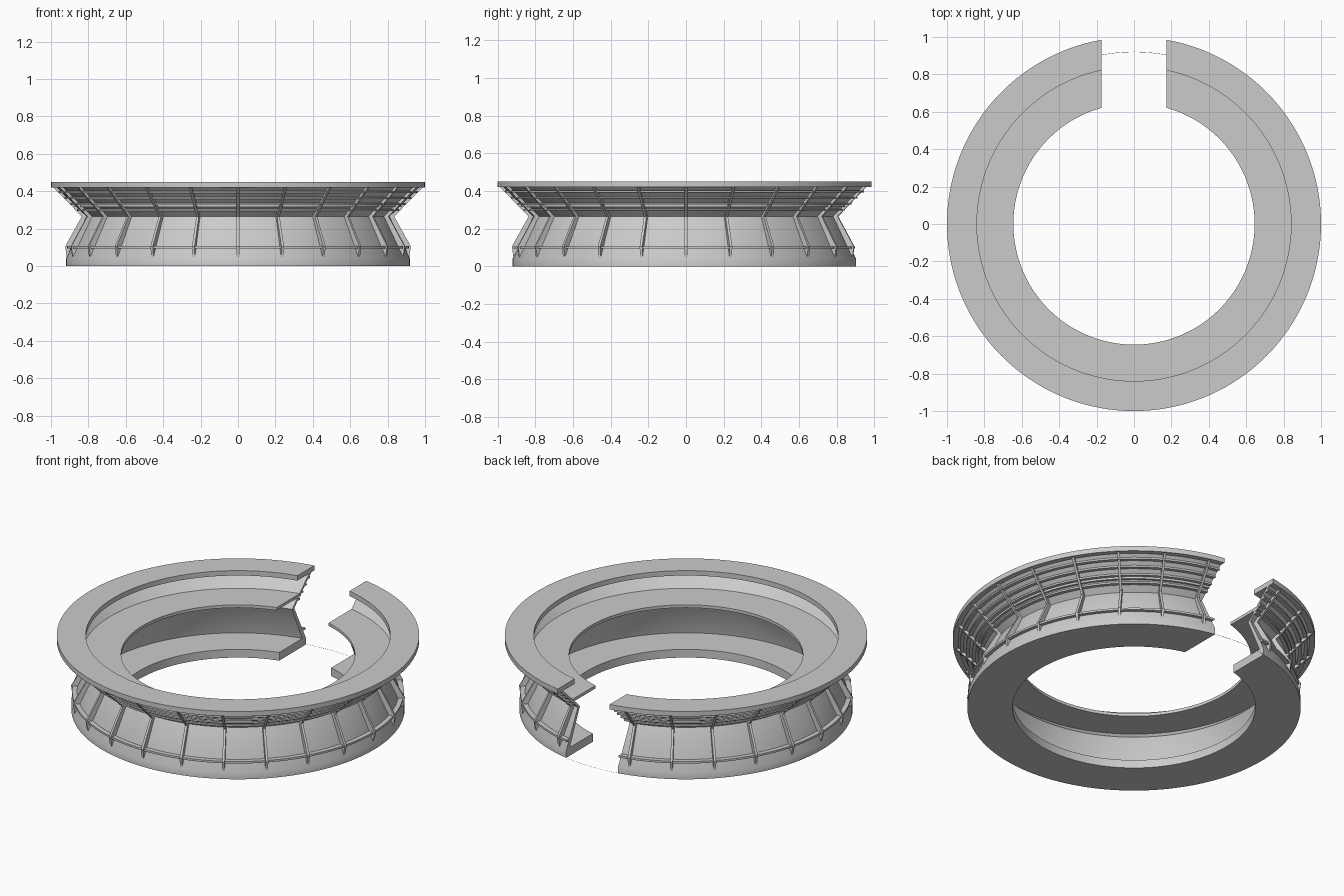
import bpy, bmesh
from math import asin, pi, sin, cos

cube = bpy.data.objects.get("Cube")
if cube:
    bpy.data.objects.remove(cube, do_unlink=True)

GAP = 0.175      # half width of the entrance at the back
SEGMENTS = 128

grey = bpy.data.materials.new("light grey")
grey.use_nodes = True
grey.diffuse_color = (0.6, 0.6, 0.6, 1)
grey.node_tree.nodes["Principled BSDF"].inputs["Base Color"].default_value = (0.6, 0.6, 0.6, 1)


def finish(name, bm):
    bmesh.ops.recalc_face_normals(bm, faces=bm.faces)
    mesh = bpy.data.meshes.new(name)
    bm.to_mesh(mesh)
    bm.free()
    mesh.materials.append(grey)
    obj = bpy.data.objects.new(name, mesh)
    bpy.context.collection.objects.link(obj)
    bpy.ops.object.select_all(action='DESELECT')
    obj.select_set(True)
    bpy.context.view_layer.objects.active = obj
    bpy.ops.object.shade_smooth_by_angle(angle=pi / 6)
    return obj


def split_ring(name, profile):
    """Sweep a closed (radius, z) profile round z, cut flat at x = +-GAP."""
    bm = bmesh.new()
    sections = []
    for i in range(SEGMENTS + 1):
        section = []
        for r, z in profile:
            start = asin(GAP / r)
            a = start + (2 * pi - 2 * start) * i / SEGMENTS
            section.append(bm.verts.new((r * sin(a), r * cos(a), z)))
        sections.append(section)
    n = len(profile)
    for s, t in zip(sections, sections[1:]):
        for k in range(n):
            bm.faces.new((s[k], s[(k + 1) % n], t[(k + 1) % n], t[k]))
    bm.faces.new(sections[0])
    bm.faces.new(sections[-1])
    return finish(name, bm)


def slab(name, r0, r1, z0, z1):
    return split_ring(name, [(r0, z0), (r1, z0), (r1, z1), (r0, z1)])


# Flat decks
slab("base_floor", 0.67, 0.90, 0.0, 0.05)
slab("middle_deck", 0.645, 0.875, 0.315, 0.333)
slab("roof_ring", 0.84, 1.0, 0.42, 0.45)

# Waisted outer wall
split_ring("outer_wall", [(0.92, 0.0), (0.92, 0.04), (0.81, 0.265), (0.975, 0.425),
                          (0.955, 0.425), (0.79, 0.265), (0.89, 0.04), (0.89, 0.0)])

# Horizontal rails: one low, four under the flared part
slab("lower_rail", 0.88, 0.915, 0.094, 0.106)
for i in range(4):
    z = 0.3 + 0.032 * i
    r = 0.81 + (z - 0.265) * 1.03
    slab(f"upper_rail_{i + 1}", r - 0.01, r + 0.016, z - 0.005, z + 0.005)

# Bent vertical ribs, leaving out the one in the entrance
rib_profile = [(0.915, 0.042), (0.924, 0.105), (0.835, 0.265), (0.99, 0.422),
               (0.965, 0.422), (0.80, 0.265), (0.90, 0.05)]
bm = bmesh.new()
for i in range(1, 24):
    a = i * pi / 12
    sides = []
    for w in (-0.007, 0.007):
        sides.append([bm.verts.new((r * sin(a) + w * cos(a), r * cos(a) - w * sin(a), z))
                      for r, z in rib_profile])
    p, q = sides
    n = len(p)
    for k in range(n):
        bm.faces.new((p[k], p[(k + 1) % n], q[(k + 1) % n], q[k]))
    bm.faces.new(p)
    bm.faces.new(q)
finish("ribs", bm)

# Hairline strip across the entrance
bm = bmesh.new()
arc = []
for i in range(9):
    a = (i / 4 - 1) * asin(GAP / 0.92)
    arc.append([bm.verts.new((r * sin(a), r * cos(a), 0.001)) for r in (0.919, 0.921)])
for s, t in zip(arc, arc[1:]):
    bm.faces.new((s[0], s[1], t[1], t[0]))
finish("entrance_threshold", bm)
